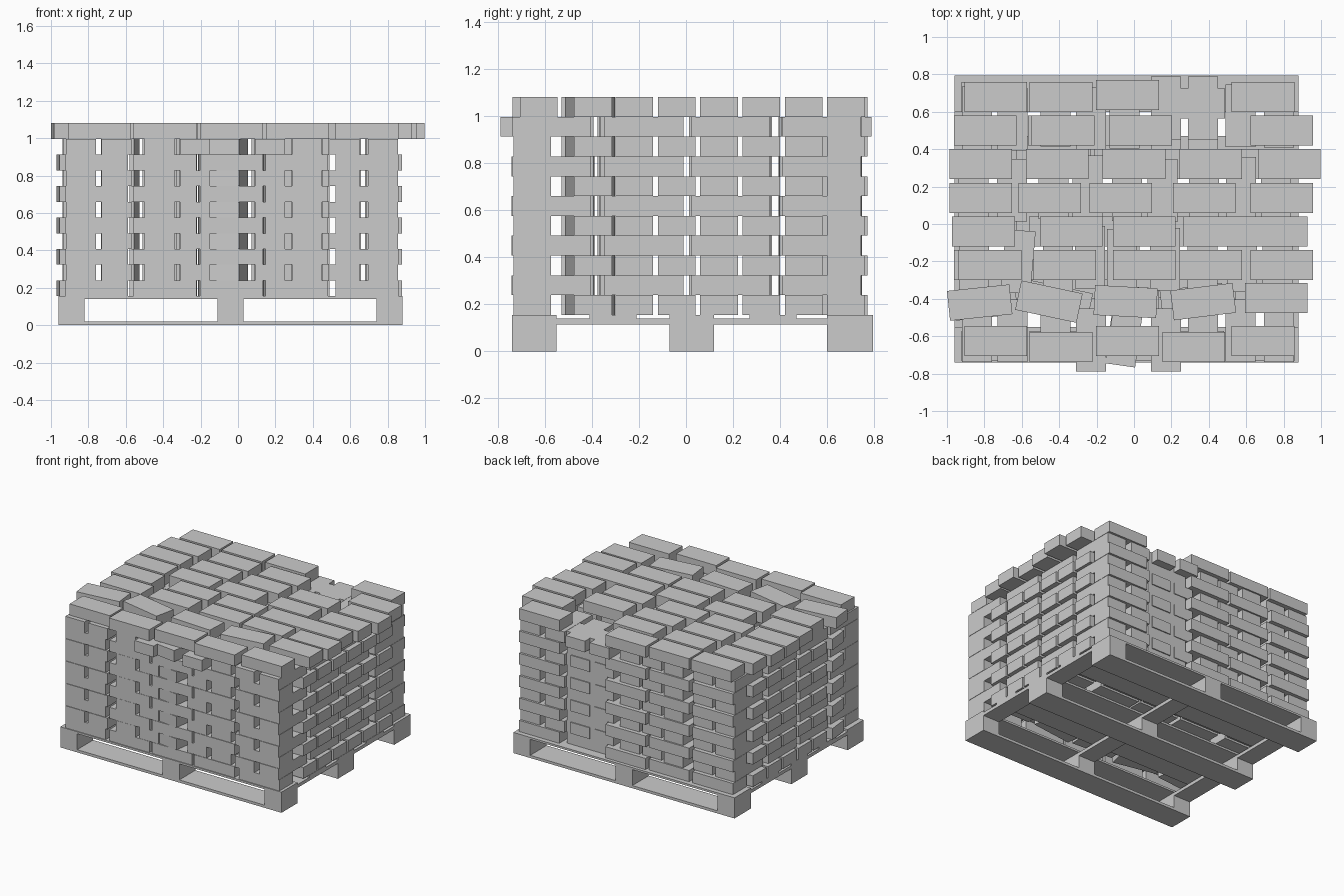
import bpy, bmesh, random
from math import radians
from mathutils import Matrix

if "Cube" in bpy.data.objects:
    bpy.data.objects.remove(bpy.data.objects["Cube"])

random.seed(4)
L, W = 0.335, 0.16              # brick length and width
Z0, H = 0.155, 0.0841           # deck height and course height


def boxes(name, items):
    """One object from boxes (cx, cy, cz, sx, sy, sz, turn in degrees)."""
    bm = bmesh.new()
    for cx, cy, cz, sx, sy, sz, turn in items:
        m = (Matrix.Translation((cx, cy, cz)) @ Matrix.Rotation(radians(turn), 4, 'Z')
             @ Matrix.Diagonal((sx, sy, sz, 1)))
        bmesh.ops.create_cube(bm, size=1, matrix=m)
    me = bpy.data.meshes.new(name)
    bm.to_mesh(me)
    bm.free()
    ob = bpy.data.objects.new(name, me)
    bpy.context.collection.objects.link(ob)
    return ob


def span(x0, x1, y0, y1, z0, z1):
    return ((x0 + x1) / 2, (y0 + y1) / 2, (z0 + z1) / 2, x1 - x0, y1 - y0, z1 - z0, 0)


# Pallet: runners, blocks, cross bars, deck boards
XA, XB = -0.96, 0.88
rows = [(-0.74, -0.55), (-0.07, 0.12), (0.60, 0.795)]
cols = [(-0.96, -0.82), (-0.11, 0.03), (0.74, 0.88)]
boxes("pallet_runners", [span(XA, XB, a, b, 0, 0.02) for a, b in rows])
boxes("pallet_blocks", [span(c, d, a, b, 0.02, 0.115) for a, b in rows for c, d in cols])
boxes("pallet_cross_bars", [span(c, d, -0.74, 0.795, 0.115, 0.14) for c, d in cols])
boxes("pallet_deck_boards", [span(XA, XB, a, b, 0.14, Z0)
                             for a, b in rows + [(-0.41, -0.21), (0.27, 0.47)]])

# Shifts in y and turns of the disturbed bricks, keyed by (row, column)
nudge = {(0, 2): (0.01, 0),
         (6, 0): (-0.025, 6), (6, 1): (-0.02, -12), (6, 2): (-0.02, -3), (6, 3): (-0.02, 7),
         (7, 0): (0.02, 0), (7, 1): (-0.012, 0), (7, 2): (0.02, 0),
         (7, 3): (-0.012, 0), (7, 4): (0.02, 0)}
row_y = [0.68, 0.50, 0.32, 0.14, -0.04, -0.22, -0.395, -0.645]

# Lengthwise course: 8 rows of 5 bricks, one missing
length_course = []
for r, y in enumerate(row_y):
    for c, x in enumerate((-0.755, -0.39, -0.035, 0.315, 0.69)):
        if (r, c) == (1, 3):
            continue
        dx = (-0.04 if c == 0 else 0.02 if c == 4 else random.uniform(-0.012, 0)) if 0 < r < 7 else 0
        dy, turn = nudge.get((r, c), (0, 0))
        if r == 7:
            dy = -0.008
        if (r, c) == (0, 3):
            dy = -0.035
        length_course.append((x + dx, y + dy, turn))

# Crosswise course: 9 columns of 4 bricks plus one turned filler at the back
col_x = [-0.84, -0.65, -0.42, -0.23, -0.05, 0.17, 0.37, 0.57, 0.775]


def cross_course(z, last):
    rnd = random.Random(7)
    items = []
    for c, x in enumerate(col_x):
        for r, y in enumerate((-0.565, -0.19, 0.19, 0.57)):
            dx = rnd.uniform(-0.02, 0.02) if r in (1, 2) else 0
            dy, turn = rnd.uniform(-0.012, 0.012), 0
            if r == 0 and c in (0, 1, 7, 8):
                dy = -0.005                              # flush front corners
            if last and r == 0 and c in (3, 5):
                dy = -0.055
            if last and r == 3 and c in (5, 6):
                dy = 0.05
            if (r, c) == (0, 4):
                dy, turn = -0.025 if last else 0, -8     # crooked front brick
            if (r, c) == (1, 1):
                dx, turn = 0.03, -5
            items.append((x + dx, y + dy, z, W, L, H, turn))
    items.append((0.32, 0.645, z, L, W, H, 0))
    return items


# Ten regular courses in alternating direction
for k in range(10):
    z = Z0 + (k + 0.5) * H
    if k % 2 == 0:
        boxes(f"lengthwise_bricks_{k + 1}", [(x, y, z, L, W, H, t) for x, y, t in length_course])
    else:
        boxes(f"crosswise_bricks_{k + 1}", cross_course(z, k == 9))

# Loose top course: brick centres along x per row, two missing
top_x = [
    (-0.74, -0.39, -0.035, None, 0.69),
    (-0.795, -0.38, 0.035, None, 0.79),
    (-0.82, -0.41, 0.0, 0.41, 0.83),
    (-0.82, -0.45, -0.07, 0.375, 0.79),
    (-0.805, -0.335, 0.055, 0.43, 0.76),
    (-0.77, -0.37, 0.055, 0.41, 0.79),
    (-0.825, -0.455, -0.045, 0.37, 0.76),
    (-0.74, -0.39, -0.035, 0.32, 0.69),
]
top = []
for r, xs in enumerate(top_x):
    for c, x in enumerate(xs):
        if x is not None:
            dy, t = nudge.get((r, c), (0, 0))
            top.append((x, row_y[r] + dy, Z0 + 10.5 * H, L, W, H, t))
boxes("top_bricks", top)
